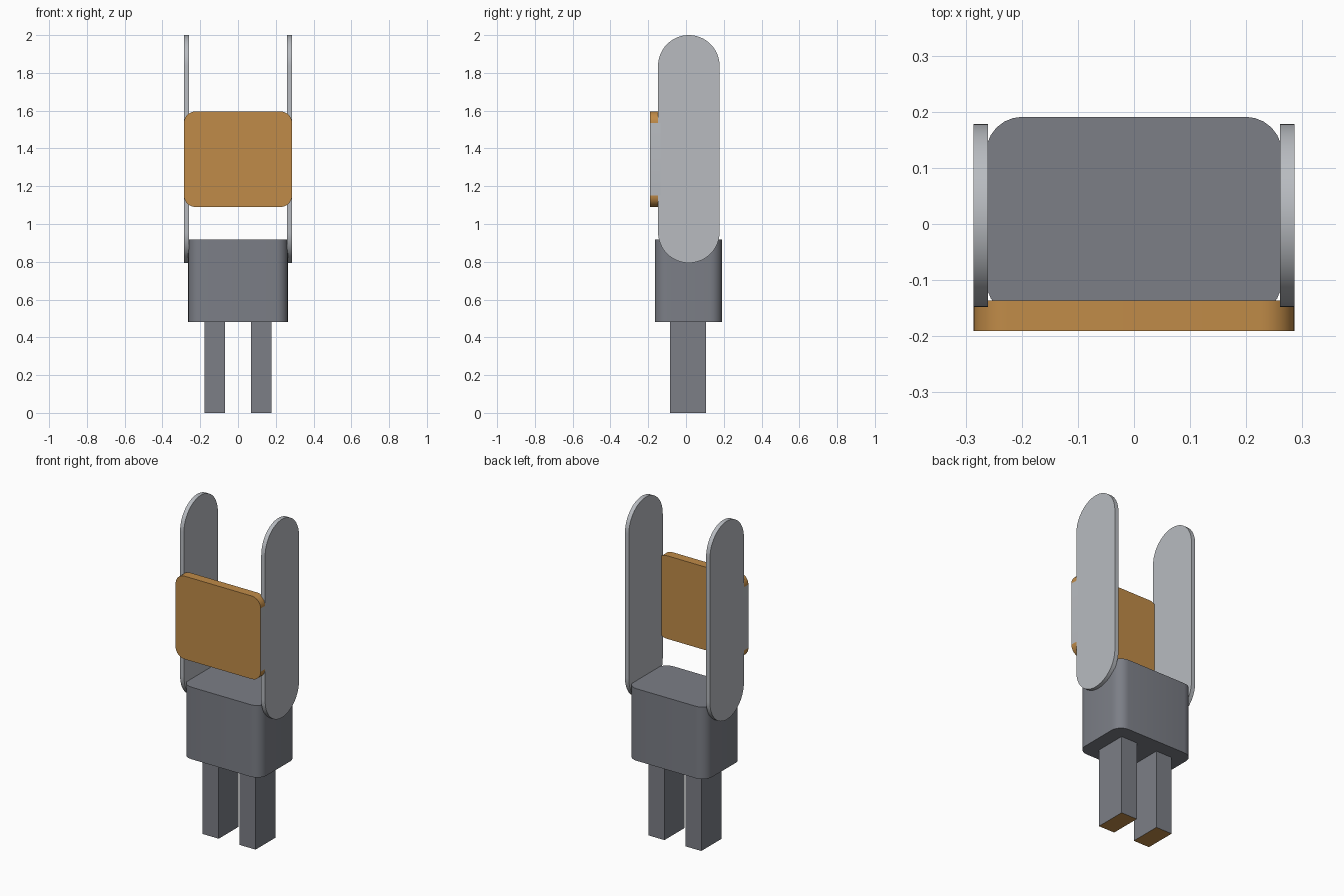
import bpy, bmesh, math
from mathutils import Matrix, Vector

cube = bpy.data.objects.get("Cube")
if cube:
    bpy.data.objects.remove(cube, do_unlink=True)


def material(name, rgb):
    m = bpy.data.materials.new(name)
    m.use_nodes = True
    m.diffuse_color = (*rgb, 1)
    m.node_tree.nodes["Principled BSDF"].inputs["Base Color"].default_value = (*rgb, 1)
    return m


SLATE = material("slate grey", (0.20, 0.21, 0.24))
SILVER = material("light silver", (0.48, 0.50, 0.53))
AMBER = material("amber", (0.53, 0.26, 0.065))


def rounded_rect(width, height, radius, steps):
    """Outline of a rectangle with rounded corners, centred on the origin."""
    pts = []
    for quarter, (sx, sy) in enumerate([(1, 1), (-1, 1), (-1, -1), (1, -1)]):
        for i in range(steps + 1):
            a = math.pi / 2 * (quarter + i / steps)
            pts.append((sx * (width / 2 - radius) + radius * math.cos(a),
                        sy * (height / 2 - radius) + radius * math.sin(a)))
    return pts


def prism(name, outline, axis, depth, centre, mats, accent=None):
    """Extrude an outline along an axis; faces looking along accent get the second material."""
    place = {"x": lambda u, v: (-depth / 2, u, v),
             "y": lambda u, v: (u, -depth / 2, v),
             "z": lambda u, v: (u, v, -depth / 2)}[axis]
    bm = bmesh.new()
    face = bm.faces.new([bm.verts.new(place(u, v)) for u, v in outline])
    grown = bmesh.ops.extrude_face_region(bm, geom=[face])["geom"]
    shift = Vector([depth if a == axis else 0 for a in "xyz"])
    bmesh.ops.translate(bm, vec=shift, verts=[g for g in grown if isinstance(g, bmesh.types.BMVert)])
    bmesh.ops.remove_doubles(bm, verts=bm.verts, dist=1e-5)
    bmesh.ops.recalc_face_normals(bm, faces=bm.faces)
    bmesh.ops.transform(bm, matrix=Matrix.Translation(centre), verts=bm.verts)
    bm.normal_update()
    if accent:
        for f in bm.faces:
            f.material_index = int(accent(f.normal))
    mesh = bpy.data.meshes.new(name)
    bm.to_mesh(mesh)
    bm.free()
    for m in mats:
        mesh.materials.append(m)
    ob = bpy.data.objects.new(name, mesh)
    bpy.context.collection.objects.link(ob)
    bpy.ops.object.select_all(action="DESELECT")
    ob.select_set(True)
    bpy.context.view_layer.objects.active = ob
    bpy.ops.object.shade_smooth_by_angle(angle=math.radians(35))
    return ob


# Body block with rounded upright corners
prism("hip_block", rounded_rect(0.528, 0.356, 0.065, 6), "z", 0.438, (0, 0.013, 0.699), [SLATE])

# Front plate, amber with silver flat ends
prism("front_plate", rounded_rect(0.572, 0.505, 0.06, 8), "y", 0.055, (0, -0.1635, 1.343),
      [AMBER, SILVER], lambda n: abs(n.x) > 0.999)

# Mirrored side arms and legs
for side, s in (("left", 1), ("right", -1)):
    prism(side + "_arm", rounded_rect(0.326, 1.206, 0.163, 16), "x", 0.026,
          (s * 0.273, 0.015, 1.397), [SILVER])
    leg = [(-0.054, -0.096), (0.054, -0.096), (0.054, 0.096), (-0.054, 0.096)]
    prism(side + "_leg", leg, "z", 0.482, (s * 0.124, 0.011, 0.241),
          [SLATE, AMBER], lambda n: n.z < -0.9)
